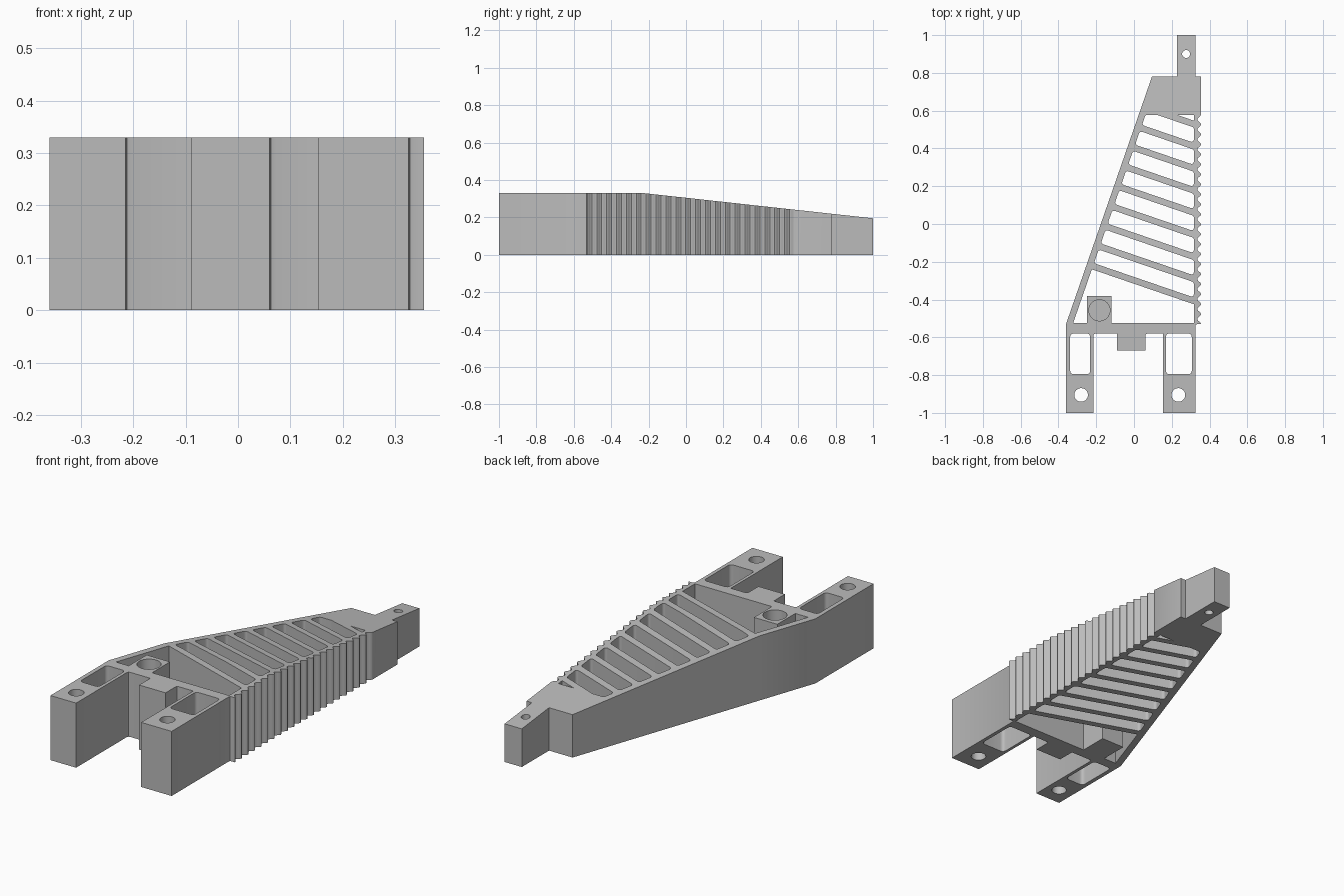
import bpy, bmesh, math
from mathutils import Vector

cube = bpy.data.objects.get("Cube")
if cube:
    bpy.data.objects.remove(cube, do_unlink=True)

grey = bpy.data.materials.new("plain_grey")
grey.use_nodes = True
grey.diffuse_color = (0.5, 0.5, 0.5, 1)
grey.node_tree.nodes["Principled BSDF"].inputs["Base Color"].default_value = (0.5, 0.5, 0.5, 1)

HEIGHT, TIP_HEIGHT = 0.33, 0.195
SLOPE_START = -0.23
FLOOR_Y, ROOF_Y = -0.525, 0.577      # ends of the ribbed bay
RIGHT_X = 0.317                      # inner face of the grip wall
RIB_SLOPE, RIB_PITCH, RIB_WIDTH = -0.343, 0.117, 0.036
RIBS = 9


def circle(x, y, r, n=32):
    return [(x + r * math.cos(2 * math.pi * i / n), y + r * math.sin(2 * math.pi * i / n))
            for i in range(n)]


def rounded(points, radius, steps=5):
    """Round every corner of a polygon with a small curve."""
    out = []
    for i, p in enumerate(points):
        p = Vector(p)
        a, b = Vector(points[i - 1]) - p, Vector(points[(i + 1) % len(points)]) - p
        half = a.angle(b) / 2
        cut = min(radius / math.tan(half), 0.4 * a.length, 0.4 * b.length)
        start, end = p + a.normalized() * cut, p + b.normalized() * cut
        for s in range(steps + 1):
            t = s / steps
            q = start * (1 - t) ** 2 + p * 2 * t * (1 - t) + end * t ** 2
            out.append((q.x, q.y))
    return out


def rectangle(x0, x1, y0, y1):
    return [(x0, y0), (x1, y0), (x1, y1), (x0, y1)]


def wall_x(y):
    """Inner face of the slanted wall."""
    return -0.324 + (y + 0.53) * 0.455 / 1.31


def rib_y(k, x, top=False):
    return -0.425 + k * RIB_PITCH + (x - RIGHT_X) * RIB_SLOPE + (RIB_WIDTH if top else 0)


def wall_hit(k, top=False):
    """Where a rib edge meets the slanted wall."""
    y = 0
    for _ in range(30):
        y = rib_y(k, wall_x(y), top)
    return (wall_x(y), y)


def roof_hit(k, top=False):
    return (RIGHT_X + (ROOF_Y - rib_y(k, RIGHT_X, top)) / RIB_SLOPE, ROOF_Y)


# Outline, with the wavy grip on the right side
grooves, samples = 21, 8
grip = []
for i in range(grooves * samples + 1):
    t = i / samples
    grip.append((0.345 + 0.01 * math.cos(2 * math.pi * t), -0.53 + 1.11 * t / grooves))
outline = ([(-0.36, -1), (-0.215, -1), (-0.215, -0.592), (-0.212, -0.583), (-0.203, -0.58),
            (-0.09, -0.58), (-0.09, -0.67), (0.06, -0.67), (0.06, -0.592),
            (0.063, -0.583), (0.072, -0.58), (0.153, -0.58), (0.153, -1), (0.325, -1),
            (0.325, -0.538), (0.328, -0.532), (0.335, -0.53)]
           + grip
           + [(0.355, 0.78), (0.325, 0.78), (0.325, 1), (0.228, 1), (0.228, 0.78),
              (0.095, 0.78), (-0.36, -0.53)])

# Through openings: leg windows, screw holes and the socket bore
holes = [rounded(rectangle(-0.338, -0.232, -0.795, -0.58), 0.02),
         rounded(rectangle(0.169, 0.306, -0.795, -0.58), 0.02),
         circle(-0.28, -0.905, 0.036), circle(0.235, -0.905, 0.036),
         circle(0.276, 0.9, 0.021), circle(-0.183, -0.457, 0.056)]

# Front opening, wrapping round the socket block
holes.append([(wall_x(FLOOR_Y), FLOOR_Y), (-0.25, FLOOR_Y), (-0.25, -0.38), (-0.118, -0.38),
              (-0.118, FLOOR_Y), (RIGHT_X, FLOOR_Y), (RIGHT_X, rib_y(0, RIGHT_X)), wall_hit(0)])

# Slots between the ribs
for k in range(RIBS - 1):
    slot = [wall_hit(k, True), (RIGHT_X, rib_y(k, RIGHT_X, True)), (RIGHT_X, rib_y(k + 1, RIGHT_X))]
    if k + 1 == RIBS - 1:
        slot += [roof_hit(k + 1), (wall_x(ROOF_Y), ROOF_Y)]
    else:
        slot.append(wall_hit(k + 1))
    holes.append(rounded(slot, 0.015))
holes.append([(RIGHT_X, rib_y(RIBS - 1, RIGHT_X, True)), (RIGHT_X, ROOF_Y),
              roof_hit(RIBS - 1, True)])


def extruded(name, loops, height):
    """Filled 2D profile with openings, extruded up from the ground."""
    curve = bpy.data.curves.new(name + "_profile", "CURVE")
    curve.dimensions = "2D"
    curve.fill_mode = "BOTH"
    curve.extrude = height / 2
    for loop in loops:
        spline = curve.splines.new("POLY")
        spline.points.add(len(loop) - 1)
        for point, (x, y) in zip(spline.points, loop):
            point.co = (x, y, 0, 1)
        spline.use_cyclic_u = True
    temp = bpy.data.objects.new(name + "_profile", curve)
    mesh = bpy.data.meshes.new_from_object(temp)
    bpy.data.objects.remove(temp)
    bpy.data.curves.remove(curve)
    mesh.name = name
    bm = bmesh.new()
    bm.from_mesh(mesh)
    bmesh.ops.translate(bm, verts=bm.verts, vec=(0, 0, height / 2))
    bmesh.ops.remove_doubles(bm, verts=bm.verts, dist=0.00005)
    bmesh.ops.recalc_face_normals(bm, faces=bm.faces)
    bm.to_mesh(mesh)
    bm.free()
    mesh.materials.clear()
    mesh.materials.append(grey)
    obj = bpy.data.objects.new(name, mesh)
    bpy.context.collection.objects.link(obj)
    return obj


frame = extruded("ribbed_frame", [outline] + holes, HEIGHT)
socket = extruded("socket_floor", [circle(-0.183, -0.457, 0.056)], 0.1)

# Slope the top of the frame down to the tip
bm = bmesh.new()
bm.from_mesh(frame.data)
bmesh.ops.bisect_plane(bm, geom=bm.verts[:] + bm.edges[:] + bm.faces[:],
                       plane_co=(0, SLOPE_START, 0), plane_no=(0, 1, 0))
for v in bm.verts:
    if v.co.z > HEIGHT / 2 and v.co.y > SLOPE_START:
        v.co.z = HEIGHT - (HEIGHT - TIP_HEIGHT) * (v.co.y - SLOPE_START) / (1 - SLOPE_START)
bm.to_mesh(frame.data)
bm.free()

# Smooth the curved walls and keep the edges crisp
bpy.ops.object.select_all(action="DESELECT")
for obj in (frame, socket):
    obj.select_set(True)
bpy.context.view_layer.objects.active = frame
bpy.ops.object.shade_smooth_by_angle(angle=math.radians(30))
